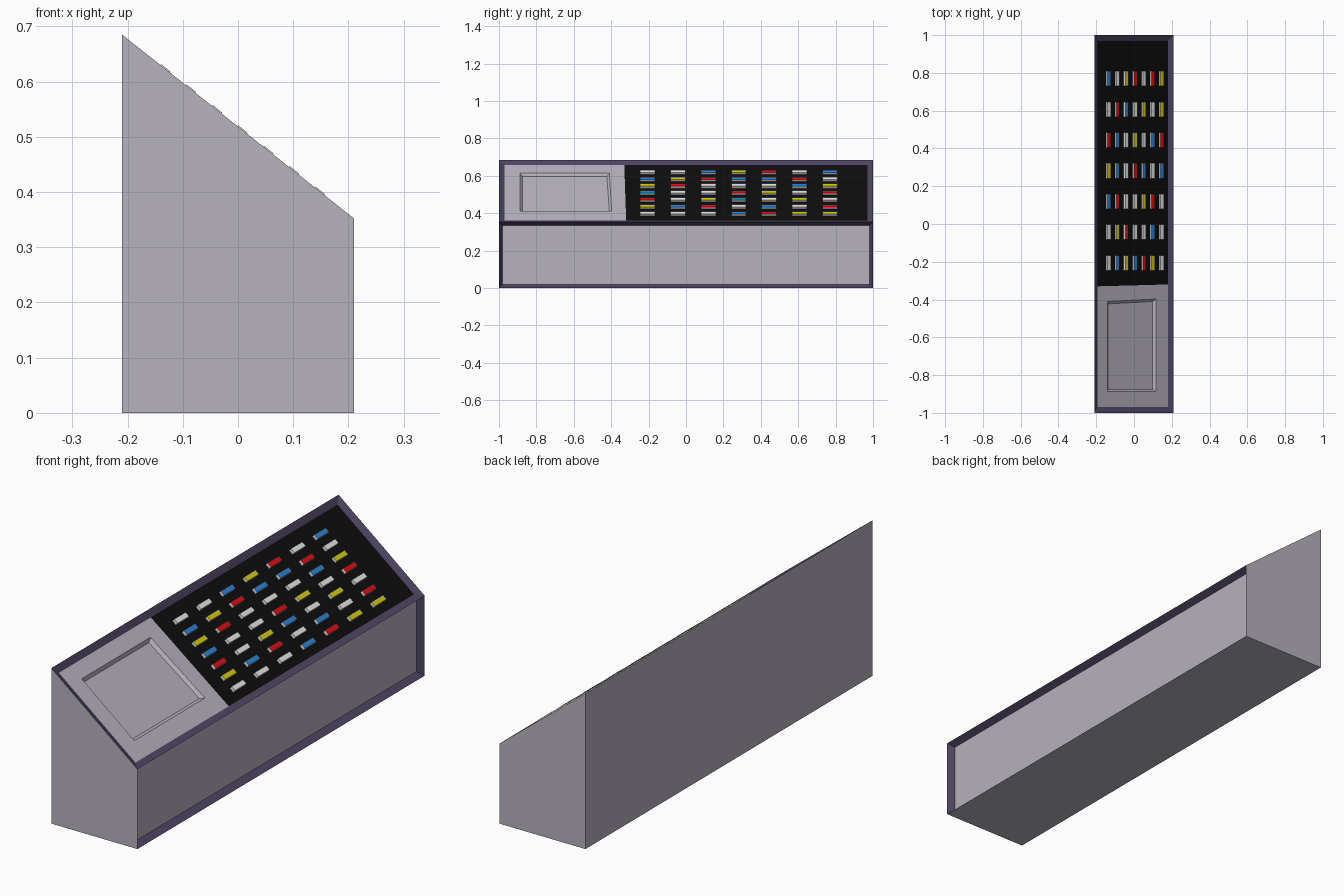
import bpy, bmesh, math
from mathutils import Vector

if "Cube" in bpy.data.objects:
    bpy.data.objects.remove(bpy.data.objects["Cube"])

def mat(name, r, g, b):
    m = bpy.data.materials.new(name)
    m.diffuse_color = (r, g, b, 1)
    m.use_nodes = True
    m.node_tree.nodes["Principled BSDF"].inputs["Base Color"].default_value = m.diffuse_color
    return m

CASE = mat("lilac_grey", 0.47, 0.445, 0.515)
TRIM = mat("dark_purple", 0.075, 0.058, 0.12)
BLACK = mat("black", 0.004, 0.004, 0.004)
COLOURS = {
    "W": mat("white", 0.8, 0.8, 0.8),
    "B": mat("blue", 0.03, 0.22, 0.65),
    "R": mat("red", 0.7, 0.005, 0.008),
    "Y": mat("yellow", 0.68, 0.6, 0.01),
}

HX, LOW, HIGH = 0.21, 0.352, 0.685
CENTRE = Vector((0, 0, (LOW + HIGH) / 2))
T = Vector((2 * HX, 0, LOW - HIGH)).normalized()   # down the slope
N = Vector((HIGH - LOW, 0, 2 * HX)).normalized()   # out of the slope
HALF = math.hypot(2 * HX, HIGH - LOW) / 2
RIM, SINK = 0.03, 0.012

def on_slope(u, y, h):
    """Point at u down the slope, y along the console, h above the slope."""
    return CENTRE + T * u + N * h + Vector((0, y, 0))

def finish(bm, name, mats):
    me = bpy.data.meshes.new(name)
    bm.to_mesh(me)
    bm.free()
    for m in mats:
        me.materials.append(m)
    ob = bpy.data.objects.new(name, me)
    bpy.context.collection.objects.link(ob)
    return ob

# Wedge-shaped case with bevelled-in dark trim on the slope and the right side
bm = bmesh.new()
profile = [(-HX, 0), (HX, 0), (HX, LOW), (-HX, HIGH)]
base = bm.faces.new([bm.verts.new((x, -1, z)) for x, z in profile])
ext = bmesh.ops.extrude_face_region(bm, geom=[base])["geom"]
bmesh.ops.translate(bm, vec=(0, 2, 0),
                    verts=[v for v in ext if isinstance(v, bmesh.types.BMVert)])
bmesh.ops.recalc_face_normals(bm, faces=bm.faces)
bm.normal_update()
slope = next(f for f in bm.faces if f.normal.dot(N) > 0.99)
side = next(f for f in bm.faces if f.normal.x > 0.99)
for face, width, depth in ((slope, RIM, SINK), (side, 0.018, 0.028)):
    walls = bmesh.ops.inset_individual(bm, faces=[face], thickness=width,
                                       depth=-depth, use_even_offset=True)["faces"]
    for w in walls:
        if w is not face:
            w.material_index = 1
bmesh.ops.delete(bm, geom=[slope], context="FACES_ONLY")
finish(bm, "console_case", [CASE, TRIM])

# Black button board
U, Y = HALF - RIM, 1 - RIM
split = [(-U, -0.33), (U, -0.32)]
bm = bmesh.new()
bm.faces.new([bm.verts.new(on_slope(u, y, -SINK))
              for u, y in (split[0], split[1], (U, Y), (-U, Y))])
finish(bm, "button_board", [BLACK])

# Screen panel: nested rings, border then sunken wall then screen
bm = bmesh.new()
outer = [(-U, -Y), (U, -Y), split[1], split[0]]
edge = [(-0.169, -0.888), (0.159, -0.888), (0.159, -0.397), (-0.169, -0.410)]
inner = [(-0.156, -0.875), (0.146, -0.875), (0.146, -0.410), (-0.156, -0.423)]
rings = [[bm.verts.new(on_slope(u, y, h)) for u, y in pts]
         for pts, h in ((outer, -SINK), (edge, -SINK), (inner, -SINK - 0.013))]
for a, b in zip(rings, rings[1:]):
    for i in range(4):
        j = (i + 1) % 4
        bm.faces.new((a[i], a[j], b[j], b[i]))
bm.faces.new(rings[-1])
finish(bm, "screen_panel", [CASE])

# Buttons: white keys with coloured tops, 7 rows of 7
LAYOUT = ["WBYBRYW", "WYRWWBW", "BRWWYRW", "YBWRBWB", "RBWYWBR", "WRBWYWY", "BWYRWRY"]
W, L, H = 0.022, 0.08, 0.014
for r, row in enumerate(LAYOUT):
    for c, key in enumerate(row):
        u0, y0 = 0.01 + (c - 3) * 0.0595, 0.282 + (r - 3) * 0.1625
        bm = bmesh.new()
        bmesh.ops.create_cube(bm, size=1)
        bm.normal_update()
        for f in bm.faces:
            f.material_index = 1 if f.normal.z > 0.9 else 0
        for v in bm.verts:
            v.co = on_slope(u0 + v.co.x * W, y0 + v.co.y * L,
                            -SINK + (v.co.z + 0.5) * H)
        finish(bm, f"button_{r + 1}_{c + 1}", [COLOURS["W"], COLOURS[key]])
